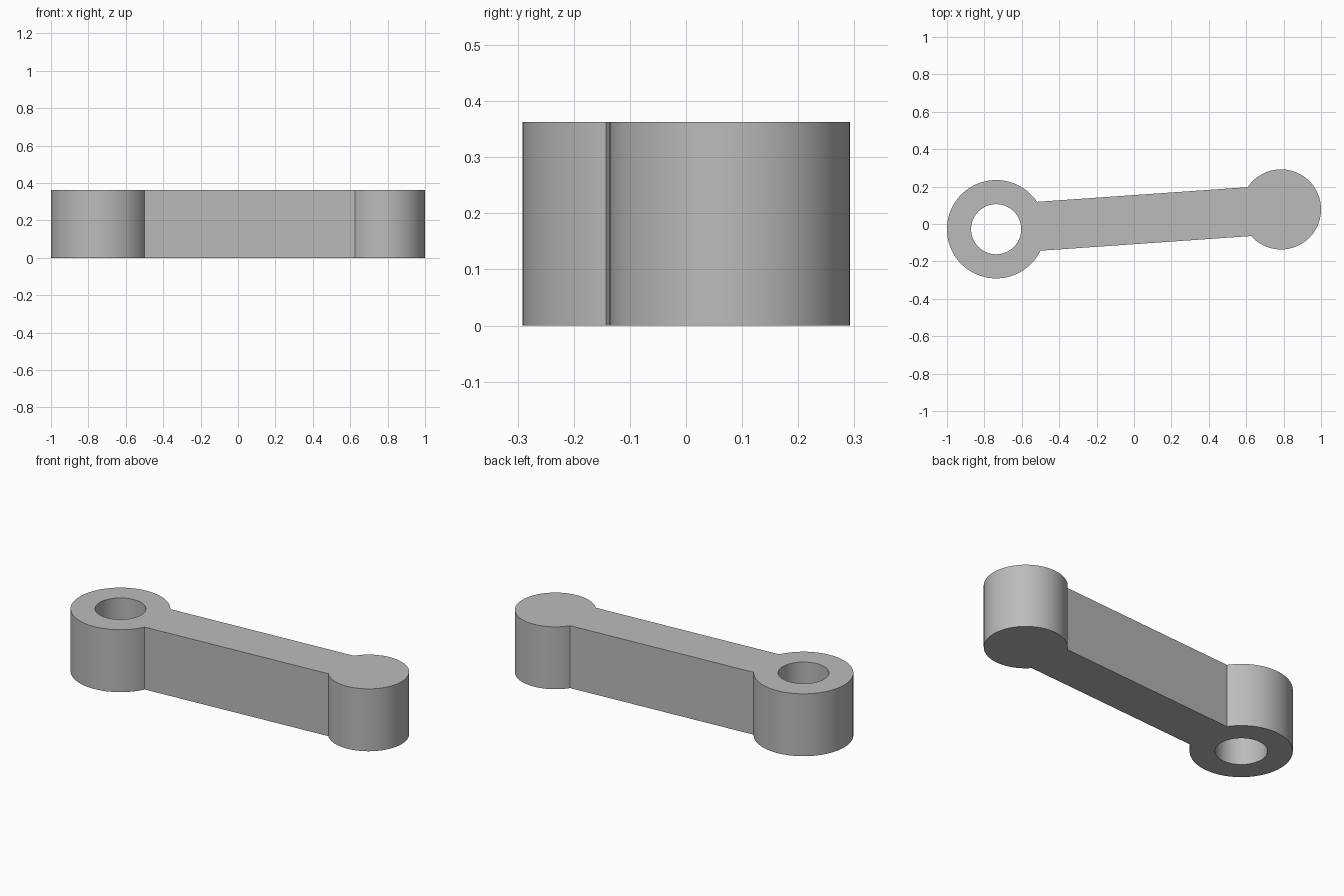
import bpy, bmesh
from math import asin, atan2, cos, sin, pi, radians
from mathutils import Vector

cube = bpy.data.objects.get("Cube")
if cube:
    bpy.data.objects.remove(cube, do_unlink=True)

HEIGHT = 0.363
BIG, BIG_R, HOLE_R = Vector((-0.737, -0.028)), 0.263, 0.134
SMALL, SMALL_R = Vector((0.786, 0.078)), 0.214
BAR_HALF = 0.131

metal = bpy.data.materials.new("grey metal")
metal.use_nodes = True
color = (0.5, 0.5, 0.5, 1)
metal.diffuse_color = color
metal.node_tree.nodes["Principled BSDF"].inputs["Base Color"].default_value = color


def arc(center, radius, start, end, steps):
    angles = [start + (end - start) * i / steps for i in range(steps + 1)]
    return [(center.x + radius * cos(a), center.y + radius * sin(a)) for a in angles]


def add_loop(bm, points):
    verts = [bm.verts.new((x, y, 0)) for x, y in points]
    return [bm.edges.new((v, verts[i - 1])) for i, v in enumerate(verts)]


# Outline: the two round ends joined by the straight sides of the bar
axis = SMALL - BIG
tilt = atan2(axis.y, axis.x)
big_gap = asin(BAR_HALF / BIG_R)
small_gap = asin(BAR_HALF / SMALL_R)
outline = arc(BIG, BIG_R, tilt + big_gap, tilt + 2 * pi - big_gap, 80)
outline += arc(SMALL, SMALL_R, tilt - pi + small_gap, tilt + pi - small_gap, 80)
hole = arc(BIG, HOLE_R, 0, 2 * pi, 64)[:-1]

# Fill the flat profile around the hole and extrude it
bm = bmesh.new()
edges = add_loop(bm, outline) + add_loop(bm, hole)
bmesh.ops.triangle_fill(bm, edges=edges, use_beauty=True)
result = bmesh.ops.extrude_face_region(bm, geom=bm.faces[:], use_keep_orig=True)
top = [g for g in result["geom"] if isinstance(g, bmesh.types.BMVert)]
bmesh.ops.translate(bm, verts=top, vec=(0, 0, HEIGHT))
bmesh.ops.recalc_face_normals(bm, faces=bm.faces[:])

mesh = bpy.data.meshes.new("link_arm")
bm.to_mesh(mesh)
bm.free()
mesh.materials.append(metal)
link_arm = bpy.data.objects.new("link_arm", mesh)
bpy.context.collection.objects.link(link_arm)

# Smooth round walls with crisp rims and joints
bpy.ops.object.select_all(action='DESELECT')
link_arm.select_set(True)
bpy.context.view_layer.objects.active = link_arm
bpy.ops.object.shade_smooth_by_angle(angle=radians(30))
